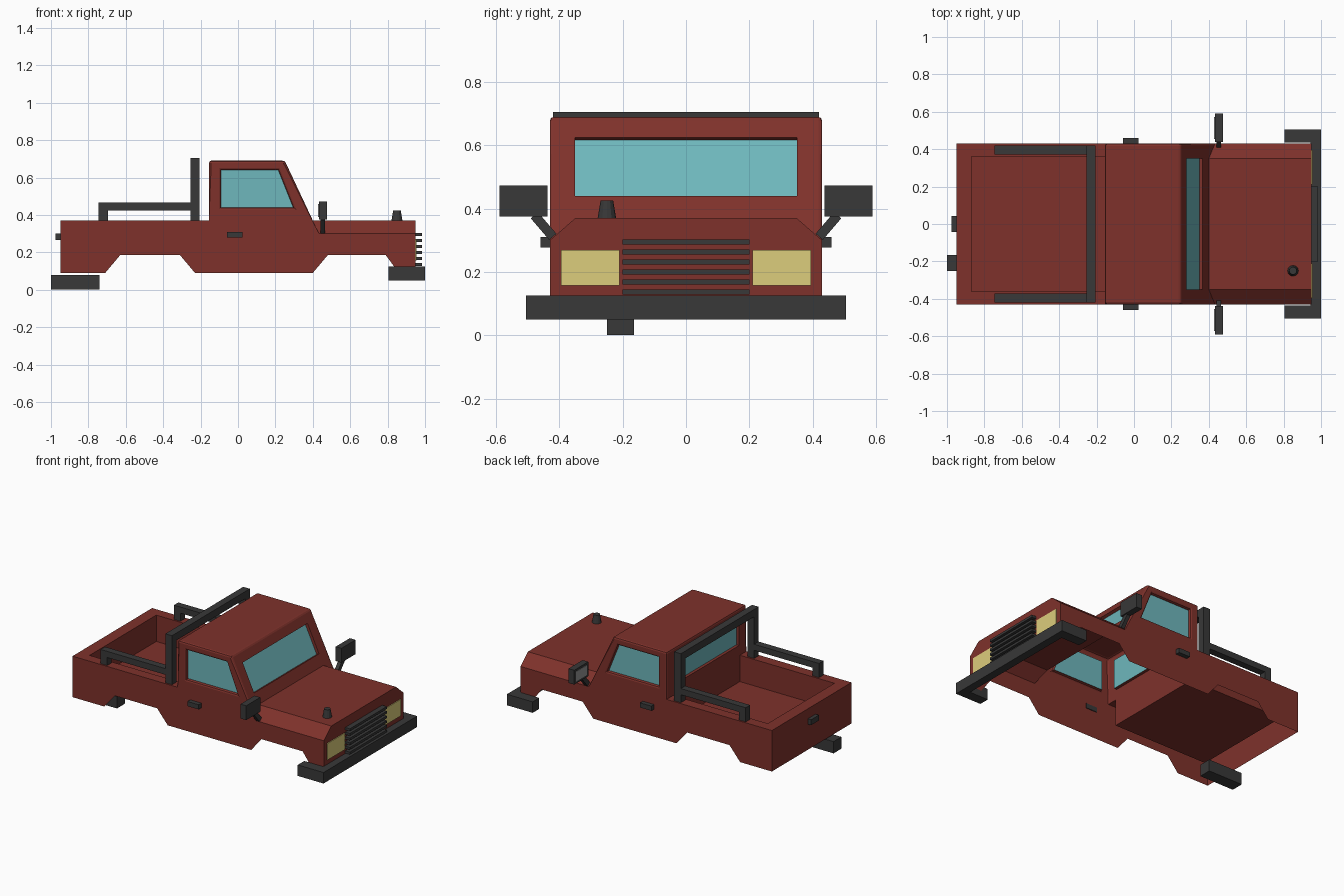
import bpy, bmesh, math
from mathutils import Vector

if "Cube" in bpy.data.objects:
    bpy.data.objects.remove(bpy.data.objects["Cube"])


def material(name, rgb):
    m = bpy.data.materials.new(name)
    m.diffuse_color = (*rgb, 1)
    m.use_nodes = True
    m.node_tree.nodes["Principled BSDF"].inputs["Base Color"].default_value = m.diffuse_color
    return m


RED = material("red_paint", (0.21, 0.031, 0.024))
GLASS = material("window_glass", (0.156, 0.474, 0.503))
LAMP = material("lamp_yellow", (0.72, 0.61, 0.2))
DARK = material("dark_trim", (0.04, 0.04, 0.04))
SILVER = material("mirror_silver", (0.3, 0.3, 0.3))


def finish(bm, name, mat):
    me = bpy.data.meshes.new(name)
    bm.to_mesh(me)
    bm.free()
    ob = bpy.data.objects.new(name, me)
    bpy.context.collection.objects.link(ob)
    me.materials.append(mat)
    return ob


def box(name, x, y, z, mat=DARK, tilt=0):
    bm = bmesh.new()
    bmesh.ops.create_cube(bm, size=1)
    ob = finish(bm, name, mat)
    ob.location = [sum(r) / 2 for r in (x, y, z)]
    ob.scale = [abs(r[1] - r[0]) for r in (x, y, z)]
    ob.rotation_euler.x = tilt
    return ob


body, glass = bmesh.new(), bmesh.new()


def ring(pts):
    vs = [body.verts.new(p) for p in pts]
    return vs, [body.edges.new((vs[i - 1], vs[i])) for i in range(len(vs))]


def panel(pts, hole=None, inward=None):
    """Sheet panel, optionally with a recessed window."""
    if not hole:
        body.faces.new([body.verts.new(p) for p in pts])
        return
    _, outer = ring(pts)
    hv, inner = ring(hole)
    bmesh.ops.triangle_fill(body, use_beauty=True, edges=outer + inner)
    deep = [Vector(p) + Vector(inward) for p in hole]
    dv = [body.verts.new(p) for p in deep]
    for i in range(len(hv)):
        body.faces.new((hv[i - 1], hv[i], dv[i], dv[i - 1]))
    glass.faces.new([glass.verts.new(p) for p in deep])


def wx(z):
    return 0.25 + (0.69 - z) * 0.469    # windscreen slope


W, H, R = 0.43, 0.35, 0.36              # half widths: body, hood top, bed
BACK = -0.155

# Side panels with wheel arches and door windows
side = [(-.95, .09), (-.71, .09), (-.63, .185), (-.31, .185), (-.23, .09),
        (.40, .09), (.48, .185), (.79, .185), (.86, .09), (.95, .09), (.95, .30),
        (wx(.30), .30), (.25, .69), (BACK, .69), (BACK, .37), (-.95, .37)]
door_window = [(-.09, .44), (.295, .44), (.215, .64), (-.09, .64)]
for s in (-1, 1):
    panel([(x, s * W, z) for x, z in side],
          [(x, s * W, z) for x, z in door_window], (0, -s * .02, 0))
    # Hood chamfer
    panel([(.95, s * W, .30), (wx(.30), s * W, .30),
           (wx(.37), s * H, .37), (.95, s * H, .37)])
    # Bed side wall
    panel([(-.87, s * R, .19), (BACK, s * R, .19), (BACK, s * R, .37), (-.87, s * R, .37)])

# Windscreen, hood, nose, roof
panel([(wx(z), y, z) for y, z in ((-W, .30), (-H, .37), (H, .37), (W, .30), (W, .69), (-W, .69))],
      [(wx(z), y, z) for y, z in ((-.35, .44), (.35, .44), (.35, .625), (-.35, .625))],
      (-.018, 0, -.008))
panel([(wx(.37), -H, .37), (.95, -H, .37), (.95, H, .37), (wx(.37), H, .37)])
panel([(.95, -W, .09), (.95, W, .09), (.95, W, .30), (.95, H, .37), (.95, -H, .37), (.95, -W, .30)])
panel([(BACK, -W, .69), (.25, -W, .69), (.25, W, .69), (BACK, W, .69)])
# Cab back with rear window
panel([(BACK, y, z) for y, z in ((-W, .37), (-R, .37), (R, .37), (W, .37), (W, .69), (-W, .69))],
      [(BACK, y, z) for y, z in ((-.35, .44), (.35, .44), (.35, .64), (-.35, .64))], (.02, 0, 0))
# Tailgate, bed rim, bed floor and end walls
panel([(-.95, -W, .09), (-.95, W, .09), (-.95, W, .37), (-.95, -W, .37)])
panel([(BACK, W, .37), (-.95, W, .37), (-.95, -W, .37), (BACK, -W, .37),
       (BACK, -R, .37), (-.87, -R, .37), (-.87, R, .37), (BACK, R, .37)])
panel([(-.87, -R, .19), (BACK, -R, .19), (BACK, R, .19), (-.87, R, .19)])
for x in (-.87, BACK):
    panel([(x, -R, .19), (x, R, .19), (x, R, .37), (x, -R, .37)])

# Weld the sheet and soften the outer upper edges
bmesh.ops.remove_doubles(body, verts=body.verts[:], dist=1e-4)
bmesh.ops.dissolve_limit(body, angle_limit=.02, verts=body.verts[:], edges=body.edges[:])
bmesh.ops.recalc_face_normals(body, faces=body.faces[:])
soft = [e for e in body.edges if e.is_manifold and e.calc_face_angle() > .3
        and all(abs(v.co.y) > W - .001 or v.co.z > .68 for v in e.verts)
        and all(v.co.z > .29 for v in e.verts) and (e.verts[0].co.z + e.verts[1].co.z) / 2 > .4]
bmesh.ops.bevel(body, geom=soft, offset=.012, segments=2, profile=.5,
                affect='EDGES', clamp_overlap=False)
finish(body, "truck_body", RED)
finish(glass, "windows", GLASS)

# Bumper, grille, exhaust, tailgate handle
box("front_bumper", (.945, 1), (-.505, .505), (.05, .125))
for i in range(6):
    z = .295 - i * .0318
    box("grille_slat", (.945, .985), (-.2, .2), (z - .008, z + .008))
box("exhaust", (-1, -.74), (-.25, -.165), (0, .08))
box("tailgate_handle", (-.975, -.945), (-.042, .042), (.265, .302))

# Roll bar cross piece
box("roll_bar_top", (-.255, -.205), (-.42, .42), (.655, .705))

# Mirrored parts
for s in (-1, 1):
    box("bumper_end", (.805, .95), (s * .435, s * .505), (.05, .125))
    box("headlight", (.945, .955), (s * .21, s * .395), (.157, .27), LAMP)
    box("door_handle", (-.06, .025), (s * .425, s * .46), (.278, .31))
    box("roll_bar_post", (-.255, -.205), (s * .372, s * .42), (.365, .66))
    box("bed_rail", (-.745, -.25), (s * .372, s * .42), (.425, .467))
    box("bed_rail_post", (-.745, -.695), (s * .372, s * .42), (.365, .43))
    box("mirror_housing", (.432, .475), (s * .438, s * .59), (.375, .473))
    box("mirror_glass", (.429, .433), (s * .455, s * .573), (.39, .458), SILVER)
    box("mirror_arm", (.44, .466), (s * .435, s * .465), (.30, .39), tilt=-s * math.atan2(.06, .07))

# Hood cap
bm = bmesh.new()
bmesh.ops.create_cone(bm, cap_ends=True, segments=12, radius1=.03, radius2=.02, depth=.06)
finish(bm, "hood_cap", DARK).location = (.85, -.25, .395)
